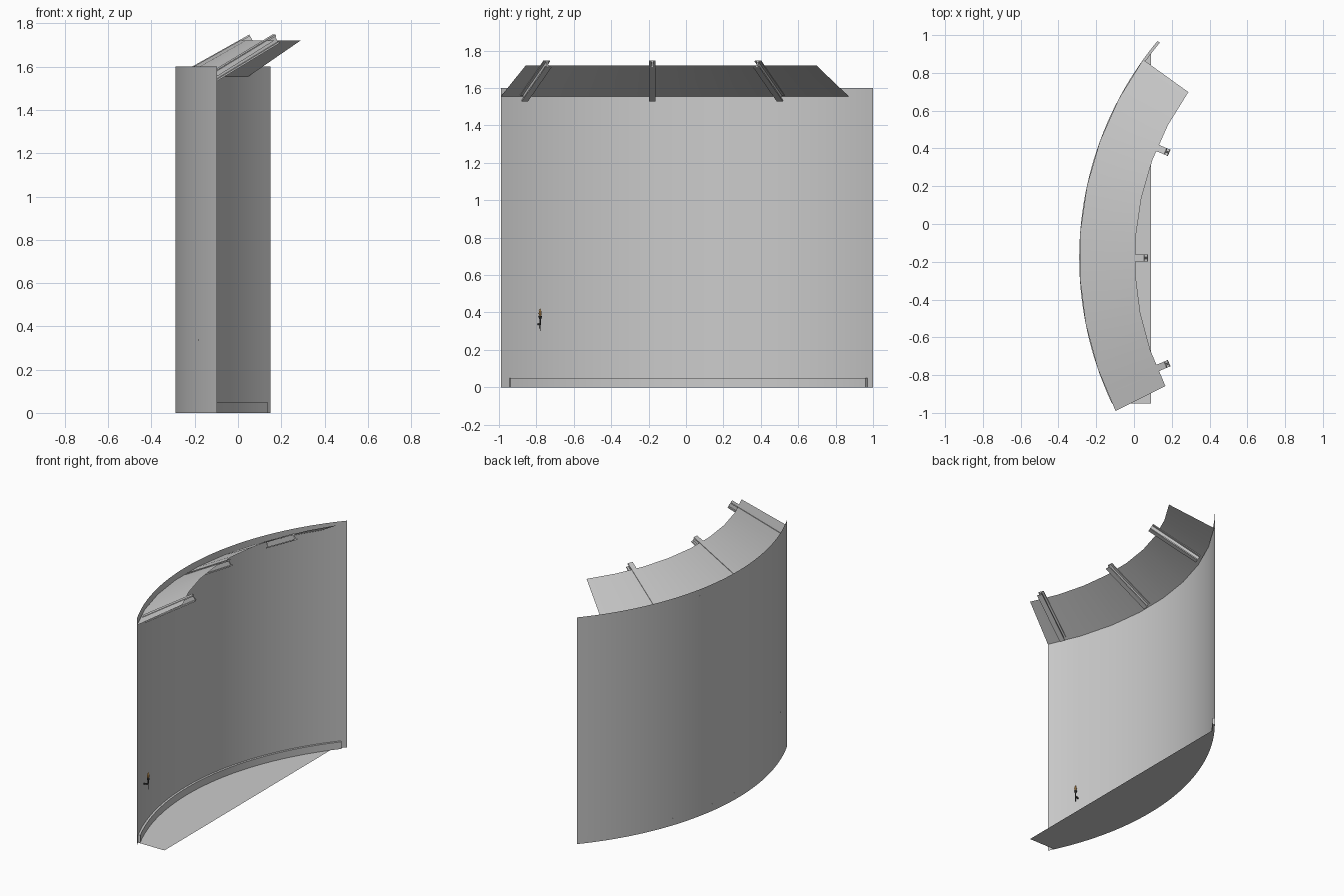
import bpy, bmesh, math
from mathutils import Vector

if "Cube" in bpy.data.objects:
    bpy.data.objects.remove(bpy.data.objects["Cube"])

CX, CY, R = 1.51, -0.18, 1.80      # plan centre and radius of the curved wall


def polar(deg, r, z):
    a = math.radians(deg)
    return Vector((CX - r * math.cos(a), CY + r * math.sin(a), z))


def build(name, verts, faces, smooth=False, colour=None):
    mesh = bpy.data.meshes.new(name)
    mesh.from_pydata([tuple(v) for v in verts], [], faces)
    bm = bmesh.new()
    bm.from_mesh(mesh)
    bmesh.ops.recalc_face_normals(bm, faces=bm.faces)
    bm.to_mesh(mesh)
    bm.free()
    obj = bpy.data.objects.new(name, mesh)
    bpy.context.collection.objects.link(obj)
    if colour:
        mat = bpy.data.materials.new(name + "_colour")
        mat.diffuse_color = colour
        mat.use_nodes = True
        mat.node_tree.nodes["Principled BSDF"].inputs["Base Color"].default_value = mat.diffuse_color
        mesh.materials.append(mat)
    if smooth:
        bpy.ops.object.select_all(action='DESELECT')
        bpy.context.view_layer.objects.active = obj
        obj.select_set(True)
        bpy.ops.object.shade_smooth_by_angle(angle=math.radians(30))
    return obj


def sweep(name, profile, a0, a1, steps, closed=False):
    """Sweep an (r, z) profile around the plan arc."""
    n = len(profile)
    verts = [polar(a0 + (a1 - a0) * i / steps, r, z)
             for i in range(steps + 1) for r, z in profile]
    faces = []
    for i in range(steps):
        for j in range(n if closed else n - 1):
            k = (j + 1) % n
            faces.append((i * n + j, i * n + k, (i + 1) * n + k, (i + 1) * n + j))
    if closed:
        faces += [tuple(range(n)), tuple(steps * n + j for j in range(n))]
    return build(name, verts, faces, smooth=True)


# Curved wall sheet
sweep("wall", [(R, 0), (R, 1.6)], -26.75, 40.95, 48)

# Baseboard along the inner foot of the wall
sweep("baseboard", [(R, 0), (R, 0.05), (R - 0.015, 0.05), (R - 0.015, 0)],
      -25.1, 39.7, 48, closed=True)

# Sloping canopy
sweep("canopy", [(R, 1.555), (1.505, 1.72)], -26.75, 35.7, 8)

# Floor between the wall and a straight front edge
floor = [polar(-25.3 + 63.2 * i / 40, R, 0) for i in range(41)]
floor.append(Vector((0.09, floor[0].y, 0)))
build("floor", floor, [tuple(range(len(floor)))])

# I-beam brackets carrying the canopy
SLOPE = math.atan2(0.165, 0.295)
H, W, T, WEB = 0.045, 0.018, 0.008, 0.004
half = [(W, 0), (W, -T), (WEB, -T), (WEB, T - H), (W, T - H), (W, -H)]
section = half + [(-u, v) for u, v in reversed(half)]
for tag, deg in (("near", -22.8), ("middle", 0), ("far", 22.8)):
    a = math.radians(deg)
    inward = Vector((math.cos(a), -math.sin(a), 0))
    side = Vector((math.sin(a), math.cos(a), 0))
    along = inward * math.cos(SLOPE) + Vector((0, 0, math.sin(SLOPE)))
    up = Vector((0, 0, math.cos(SLOPE))) - inward * math.sin(SLOPE)
    base = polar(deg, R, 1.557)
    verts = [base + along * d + side * u + up * v
             for d in (0.02, 0.392) for u, v in section]
    n = len(section)
    faces = [(j, (j + 1) % n, n + (j + 1) % n, n + j) for j in range(n)]
    faces += [tuple(range(n)), tuple(range(n, 2 * n))]
    build("bracket_" + tag, verts, faces)


# Small wall torch: stem, arm and flame
def lathe(name, centre, profile, colour, sides=10):
    verts = [centre + Vector((r * math.cos(math.tau * i / sides),
                              r * math.sin(math.tau * i / sides), z))
             for r, z in profile for i in range(sides)]
    faces = [(k * sides + i, k * sides + (i + 1) % sides,
              (k + 1) * sides + (i + 1) % sides, (k + 1) * sides + i)
             for k in range(len(profile) - 1) for i in range(sides)]
    faces += [tuple(range(sides)),
              tuple((len(profile) - 1) * sides + i for i in range(sides))]
    build(name, verts, faces, smooth=True, colour=colour)


DARK, FLAME = (0.06, 0.06, 0.06, 1), (0.75, 0.4, 0.12, 1)
torch = polar(-19.8, R - 0.03, 0)
lathe("torch_stem", torch, [(0.002, 0.30), (0.004, 0.36), (0.009, 0.375), (0.009, 0.382)], DARK)
lathe("torch_flame", torch, [(0.005, 0.382), (0.009, 0.394), (0.006, 0.408), (0.001, 0.422)], FLAME)
arm = [polar(-19.8 + da, r, z) for r in (R, R - 0.03)
       for da, z in ((-0.12, 0.333), (0.12, 0.333), (0.12, 0.342), (-0.12, 0.342))]
build("torch_arm", arm, [(0, 1, 2, 3), (4, 5, 6, 7)] +
      [(j, (j + 1) % 4, 4 + (j + 1) % 4, 4 + j) for j in range(4)], colour=DARK)
